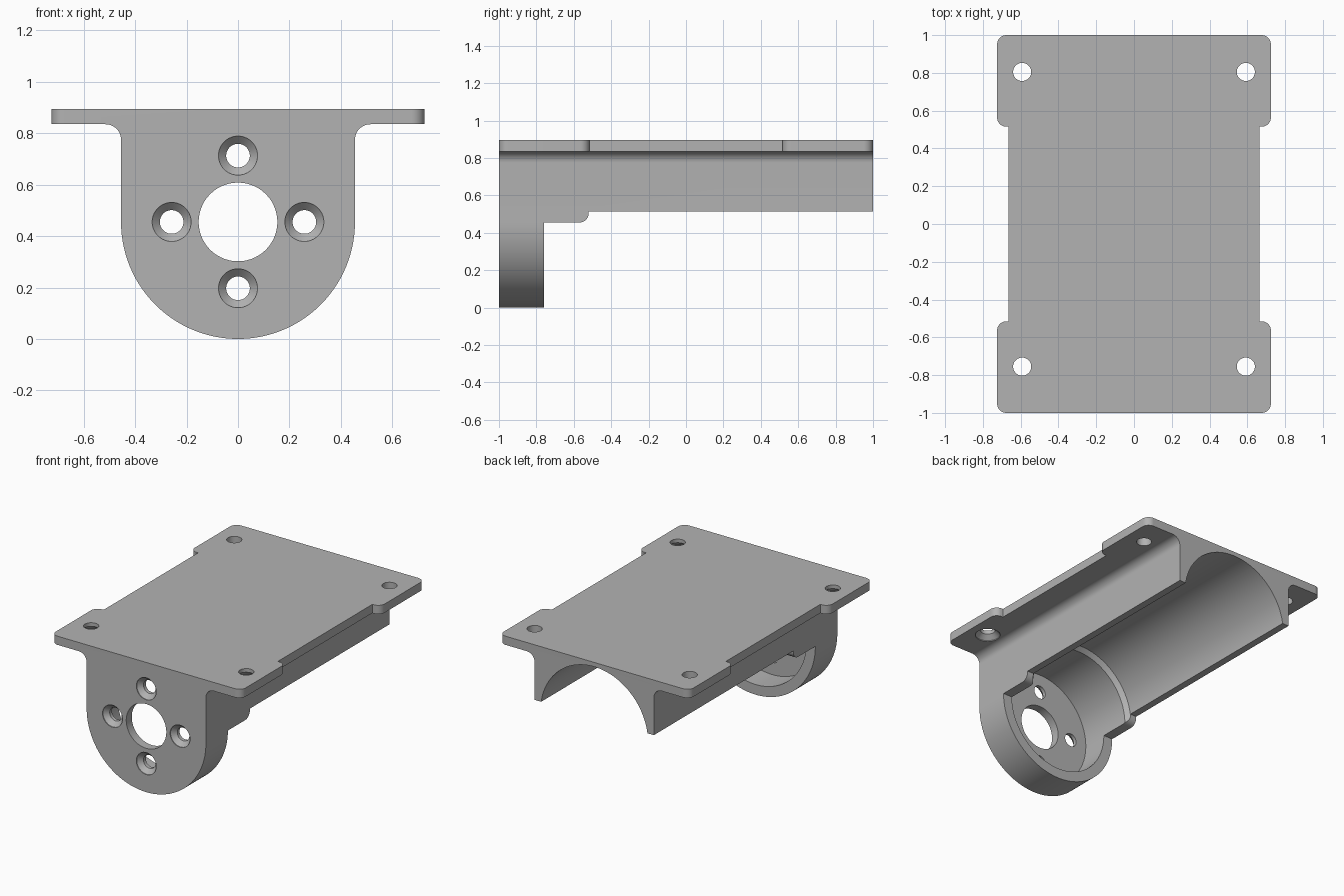
import bpy, bmesh
from math import sin, cos, pi, radians
from mathutils import Vector

cube = bpy.data.objects.get("Cube")
if cube:
    bpy.data.objects.remove(cube, do_unlink=True)

grey = bpy.data.materials.new("plain grey")
grey.use_nodes = True
grey.diffuse_color = (0.45, 0.45, 0.45, 1)
grey.node_tree.nodes["Principled BSDF"].inputs["Base Color"].default_value = (0.45, 0.45, 0.45, 1)

AXIS_Z = 0.455      # height of the bore axis
TOP, UNDER = 0.895, 0.835


def solid(name, rings):
    """Closed solid made by joining equal rings of points."""
    bm = bmesh.new()
    loops = [[bm.verts.new(p) for p in ring] for ring in rings]
    n = len(loops[0])
    for a, b in zip(loops, loops[1:]):
        for i in range(n):
            j = (i + 1) % n
            bm.faces.new((a[i], a[j], b[j], b[i]))
    bm.faces.new(loops[0])
    bm.faces.new(loops[-1])
    bmesh.ops.recalc_face_normals(bm, faces=bm.faces)
    mesh = bpy.data.meshes.new(name)
    bm.to_mesh(mesh)
    bm.free()
    mesh.materials.append(grey)
    obj = bpy.data.objects.new(name, mesh)
    bpy.context.collection.objects.link(obj)
    return obj


def arc(cx, cy, r, start, end, steps=12):
    angles = [radians(start + (end - start) * i / steps) for i in range(steps + 1)]
    return [(cx + r * cos(a), cy + r * sin(a)) for a in angles]


def prism(name, outline, axis, low, high):
    place = {"x": lambda u, v, w: (w, u, v),
             "y": lambda u, v, w: (u, w, v),
             "z": lambda u, v, w: (u, v, w)}[axis]
    return solid(name, [[place(u, v, w) for u, v in outline] for w in (low, high)])


def lathe(name, profile, centre, axis, sides=48):
    """Turned solid; profile holds (position along axis, radius)."""
    rings = []
    for t, r in profile:
        ring = []
        for i in range(sides):
            a = 2 * pi * (i + 0.5) / sides
            u, v = r * cos(a), r * sin(a)
            ring.append(Vector(centre) + Vector((u, t, v) if axis == "y" else (u, v, t)))
        rings.append(ring)
    return solid(name, rings)


def combine(target, tool, operation="DIFFERENCE"):
    mod = target.modifiers.new("join", "BOOLEAN")
    mod.operation, mod.solver, mod.object = operation, "EXACT", tool
    bpy.context.view_layer.objects.active = target
    bpy.ops.object.modifier_apply(modifier=mod.name)
    bpy.data.objects.remove(tool, do_unlink=True)


def mirrored(half):
    return half + [(-u, v) for u, v in reversed(half)]


# Body: U-shaped section with fillets under the plate
half = arc(0, AXIS_Z, 0.455, -90, 0, 40)[1:]
half += arc(0.515, 0.775, 0.06, 180, 90)
half.append((0.515, 0.86))
outline = mirrored(half) + [(0, 0)]
bracket = prism("motor_bracket", outline, "y", -1, 1)

# Underside cut: leaves the front collar, a stepped shoulder and short side rails
under = [(-0.76, -0.2), (-0.76, AXIS_Z)]
under += arc(-0.57, 0.505, 0.05, -90, 0)
under += [(-0.52, 0.515), (1.2, 0.515), (1.2, -0.2)]
combine(bracket, prism("under_cutter", under, "x", -1, 1))

# Mounting plate with four rounded ears
R = 0.05
right_up = [(0.665, 0.515)] + arc(0.725 - R, 0.515 + R, R, -75, 0)
right_up += arc(0.725 - R, 1 - R, R, 0, 90)
right = [(u, -v) for u, v in reversed(right_up)] + right_up
combine(bracket, prism("plate", mirrored(right), "z", UNDER, TOP), "UNION")

# Motor bore: tight seat in the collar, wider channel behind
bore = [(-0.94, 0.385), (-0.55, 0.385), (-0.52, 0.41), (1.2, 0.41)]
combine(bracket, lathe("bore_cutter", bore, (0, 0, AXIS_Z), "y", 96))

# Shaft hole and four countersunk screw holes in the front wall
combine(bracket, lathe("shaft_cutter", [(-1.1, 0.153), (-0.85, 0.153)], (0, 0, AXIS_Z), "y", 64))
screw = [(-1.1, 0.076), (-0.995, 0.076), (-0.965, 0.046), (-0.85, 0.046)]
for k in range(4):
    a = k * pi / 2
    spot = (0.258 * cos(a), 0, AXIS_Z + 0.258 * sin(a))
    combine(bracket, lathe("screw_cutter", screw, spot, "y", 32))

# Plate holes, the front pair countersunk from below
plain = [(0.8, 0.048), (1, 0.048)]
sunk = [(0.82, 0.08), (0.84, 0.08), (0.87, 0.048), (1, 0.048)]
for side in (-1, 1):
    for y, profile in ((0.805, plain), (-0.755, sunk)):
        combine(bracket, lathe("plate_hole_cutter", profile, (side * 0.592, y, 0), "z", 32))

bpy.ops.object.select_all(action="DESELECT")
bracket.select_set(True)
bpy.context.view_layer.objects.active = bracket
bpy.ops.object.shade_smooth_by_angle(angle=radians(25))
